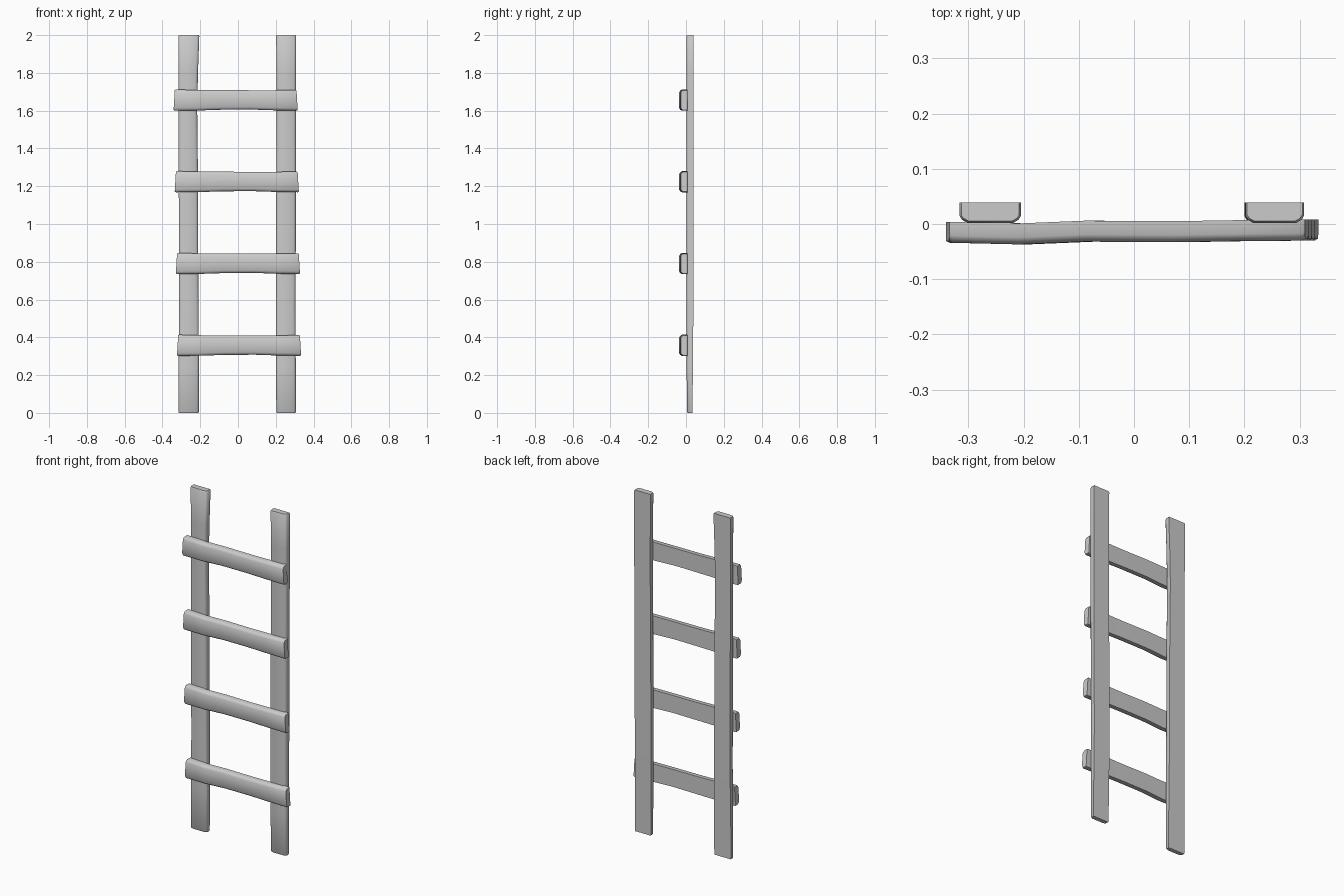
import bpy, bmesh
from mathutils import Vector

if "Cube" in bpy.data.objects:
    bpy.data.objects.remove(bpy.data.objects["Cube"])


def loft(name, stations, place):
    """Plank lofted through stations: (position, low edge, high edge, front y, back y, end slant)."""
    bm = bmesh.new()
    rings = []
    last = len(stations) - 1
    for i, (t, lo, hi, yf, yb, slant) in enumerate(stations):
        # flat back, softly rounded front corners; slightly shrunk at the very ends
        s = 0.003 if i in (0, last) else 0.0
        lo, hi, yf = lo + s, hi - s, yf + s
        d = (yb - yf) / 0.038
        prof = [(lo, yb), (lo, yf + 0.013 * d), (lo + 0.004, yf + 0.006 * d),
                (lo + 0.014, yf), (hi - 0.014, yf), (hi - 0.004, yf + 0.006 * d),
                (hi, yf + 0.013 * d), (hi, yb)]
        mid = (lo + hi) / 2
        rings.append([bm.verts.new(place(t + slant * (u - mid), u, y)) for u, y in prof])
    for a, b in zip(rings, rings[1:]):
        n = len(a)
        for k in range(n):
            bm.faces.new((a[k], a[(k + 1) % n], b[(k + 1) % n], b[k]))
    bm.faces.new(rings[0])
    bm.faces.new(rings[-1])
    bmesh.ops.recalc_face_normals(bm, faces=bm.faces)
    mesh = bpy.data.meshes.new(name)
    bm.to_mesh(mesh)
    bm.free()
    obj = bpy.data.objects.new(name, mesh)
    bpy.context.collection.objects.link(obj)
    bpy.ops.object.select_all(action='DESELECT')
    obj.select_set(True)
    bpy.context.view_layer.objects.active = obj
    bpy.ops.object.shade_smooth_by_angle(angle=0.7)
    return obj


# Upright rails: slightly wavy planks running up z
def rail(name, edges):
    heights = [0, 0.006, 0.25, 0.55, 0.9, 1.25, 1.6, 1.8, 1.994, 2.0]
    fronts = [0.006, 0.006, 0.003, 0.002, 0.002, 0.002, 0.002, 0.002, 0.002, 0.002]
    backs = [0.034, 0.034, 0.037] + [0.039] * 7
    st = [(z, lo, hi, f, b, 0) for z, (lo, hi), f, b in zip(heights, edges, fronts, backs)]
    return loft(name, st, lambda t, u, y: Vector((u, y, t)))


rail("left_rail", [(-.316, -.207), (-.316, -.207), (-.315, -.207), (-.312, -.209), (-.313, -.211),
                   (-.314, -.212), (-.314, -.216), (-.315, -.212), (-.316, -.205), (-.316, -.205)])
rail("right_rail", [(.203, .307), (.203, .307), (.201, .306), (.2, .304), (.201, .306),
                    (.203, .307), (.205, .308), (.204, .308), (.202, .308), (.202, .308)])


# Rungs: wavy boards across the front, each shifted slightly sideways
for i, (z, dx) in enumerate([(0.357, 0.009), (0.79, 0.003), (1.223, -0.003), (1.655, -0.009)]):
    st = []
    for x, dz, half, dy, slant in [(-.329, .001, .056, -.015, .06), (-.323, .001, .056, -.015, .06),
                                   (-.2, 0, .054, -.018, 0), (-.08, .002, .052, -.013, 0),
                                   (.08, .002, .051, -.014, 0), (.2, 0, .053, -.012, 0),
                                   (.316, 0, .055, -.011, -.06), (.322, 0, .055, -.011, -.06)]:
        st.append((x + dx, z + dz - half, z + dz + half, dy - .019, dy + .019, slant))
    loft(f"rung_{i + 1}", st, lambda t, u, y: Vector((t, y, u)))
